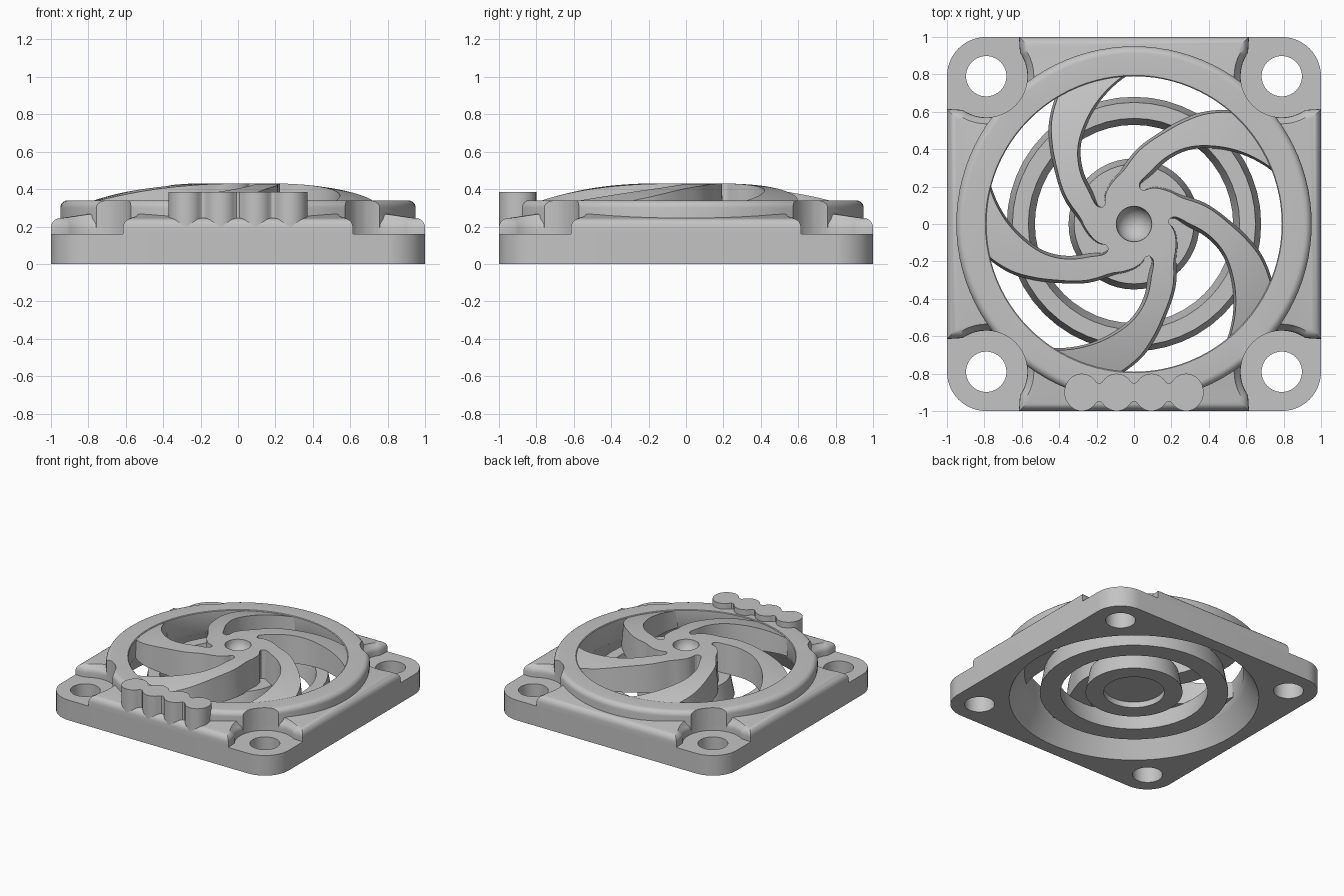
import bpy, bmesh
from math import sin, cos, pi, radians, hypot
from mathutils import Matrix

if "Cube" in bpy.data.objects:
    bpy.data.objects.remove(bpy.data.objects["Cube"])

grey = bpy.data.materials.new("plain_grey")
grey.use_nodes = True
grey.diffuse_color = (0.55, 0.55, 0.55, 1)
grey.node_tree.nodes["Principled BSDF"].inputs["Base Color"].default_value = (0.55, 0.55, 0.55, 1)


def finish(name, bm):
    bmesh.ops.recalc_face_normals(bm, faces=bm.faces)
    mesh = bpy.data.meshes.new(name)
    bm.to_mesh(mesh)
    bm.free()
    mesh.materials.append(grey)
    ob = bpy.data.objects.new(name, mesh)
    bpy.context.collection.objects.link(ob)
    return ob


def activate(ob):
    bpy.ops.object.select_all(action='DESELECT')
    ob.select_set(True)
    bpy.context.view_layer.objects.active = ob


def smooth(ob):
    activate(ob)
    bpy.ops.object.shade_smooth_by_angle(angle=radians(32))
    return ob


def arc(cx, cy, r, a, b, n):
    return [(cx + r * cos(radians(a + (b - a) * i / n)),
             cy + r * sin(radians(a + (b - a) * i / n))) for i in range(n + 1)]


def prism(outline, z0, z1):
    bm = bmesh.new()
    face = bm.faces.new([bm.verts.new((x, y, z0)) for x, y in outline])
    # Keep the bottom face so the solid is closed
    ext = bmesh.ops.extrude_face_region(bm, geom=[face], use_keep_orig=True)
    for v in ext["geom"]:
        if isinstance(v, bmesh.types.BMVert):
            v.co.z = z1
    bmesh.ops.recalc_face_normals(bm, faces=bm.faces)
    return bm


def lathe(name, profile, n=64):
    """Spin a closed profile of (radius, height) about z."""
    bm = bmesh.new()
    vs = [bm.verts.new((r, 0, z)) for r, z in profile]
    es = [bm.edges.new((vs[i], vs[(i + 1) % len(vs)])) for i in range(len(vs))]
    bmesh.ops.spin(bm, geom=vs + es, cent=(0, 0, 0), axis=(0, 0, 1),
                   angle=2 * pi, steps=n, use_duplicate=False)
    bmesh.ops.remove_doubles(bm, verts=bm.verts, dist=1e-5)
    return smooth(finish(name, bm))


def cylinders(name, points, r0, r1, z0, z1, n):
    bm = bmesh.new()
    for x, y in points:
        bmesh.ops.create_cone(bm, cap_ends=True, segments=n, radius1=r0, radius2=r1,
                              depth=z1 - z0,
                              matrix=Matrix.Translation((x, y, (z0 + z1) / 2)))
    ob = finish(name, bm)
    ob.hide_render = True
    return ob


def cut(ob, cutter):
    mod = ob.modifiers.new("cut", 'BOOLEAN')
    mod.operation = 'DIFFERENCE'
    mod.solver = 'EXACT'
    mod.object = cutter
    activate(ob)
    bpy.ops.object.modifier_apply(modifier=mod.name)
    bpy.data.objects.remove(cutter)


corners = [(x, y) for x in (-0.79, 0.79) for y in (-0.79, 0.79)]

# Base plate with flared bore and screw holes
outline = []
for k, (x, y) in enumerate([(1, 1), (-1, 1), (-1, -1), (1, -1)]):
    outline += arc(0.79 * x, 0.79 * y, 0.21, 90 * k, 90 * k + 90, 12)
plate = finish("base_plate", prism(outline, 0, 0.16))
cut(plate, cylinders("bore_cutter", [(0, 0)], 0.956, 0.731, -0.1, 0.3, 96))
cut(plate, cylinders("hole_cutter", corners, 0.108, 0.108, -0.1, 0.3, 40))
smooth(plate)

# Housing ring, notched round the screw holes
rim = [(0.81, 0.16), (0.79, 0.2), (0.79, 0.335), (0.795, 0.34)]
rim += arc(0.91, 0.30, 0.04, 90, 0, 6) + [(0.95, 0.16)]
ring = lathe("housing_ring", rim, 96)
cut(ring, cylinders("notch_cutter", corners, 0.22, 0.22, 0.1, 0.5, 48))
smooth(ring)

# Raised side pads with rounded edges, rising slightly toward the ring
half = [(0.615, -1)] + arc(0.79, -0.79, 0.22, 215, 135, 14)
pad_outline = half + arc(0, 0, 0.87, -48, -132, 7) + [(-x, y) for x, y in reversed(half)]
for k, side in enumerate(("front", "left", "back", "right")):
    bm = prism(pad_outline, 0.16, 0.245)
    rounded = [e for e in bm.edges
               if all(v.co.z > 0.2 for v in e.verts)
               and any(hypot(v.co.x, v.co.y) > 0.9 for v in e.verts)]
    bmesh.ops.bevel(bm, geom=rounded, offset=0.05, segments=5, profile=0.5,
                    affect='EDGES', clamp_overlap=False)
    for v in bm.verts:
        if v.co.z > 0.24:
            v.co.z += 0.15 * min(max(v.co.y + 0.95, 0), 0.15)
    bmesh.ops.rotate(bm, verts=bm.verts, matrix=Matrix.Rotation(k * pi / 2, 3, 'Z'))
    smooth(finish(side + "_pad", bm))

# Scalloped grip on the front pad
edge = []
for c in range(4):
    for i in range(16 + (c == 3)):
        t = pi * (1 - i / 16)
        x = -0.279 + 0.186 * c + 0.093 * cos(t)
        w = 0.1 * sin(t)
        edge.append((x, max(w, 0.05) if abs(x) < 0.3 else w))
grip = [(x, -0.9 - w) for x, w in edge] + [(x, -0.9 + w) for x, w in reversed(edge[1:-1])]
smooth(finish("scalloped_grip", prism(grip, 0.16, 0.385)))

# Guard ring and recessed centre disc under the blades
lathe("guard_ring", [(0.53, 0.045), (0.68, 0.045), (0.65, 0.205), (0.565, 0.205)], 48)
lathe("centre_disc", [(0, 0.09), (0.22, 0.09), (0.22, 0.045), (0.35, 0.045),
                      (0.32, 0.205), (0, 0.205)], 48)

# Hub with a round dimple
lathe("hub", [(0, 0.15), (0.188, 0.15), (0.188, 0.43)] + arc(0, 0.43, 0.095, 0, -90, 8))


def curve(values, steps=6):
    """Smooth interpolation through a list of values."""
    p = [2 * values[0] - values[1]] + values + [2 * values[-1] - values[-2]]
    out = []
    for i in range(1, len(p) - 2):
        a, b, c, d = p[i - 1:i + 3]
        for s in range(steps):
            t = s / steps
            out.append(b + 0.5 * t * (c - a + t * (2*a - 5*b + 4*c - d + t * (3*(b - c) + d - a))))
    return out + [values[-1]]


def dome(r):
    return 0.43 - 0.09 * (max(r - 0.2, 0) / 0.57) ** 2


# Swept blades, domed on top and slightly wider at the bottom
radii = curve([0.183, 0.193, 0.22, 0.26, 0.3, 0.4, 0.5, 0.6, 0.7, 0.79, 0.84])
inner = curve([147, 152, 154, 149, 144, 136, 127, 116, 105, 94.6, 88])
outer = curve([220, 215, 205, 185, 171, 157, 145, 136.5, 129, 121, 116])
ACROSS = 4
bm = bmesh.new()
for k in range(5):
    layers = []
    for top in (True, False):
        rows = []
        for r, a, b in zip(radii, inner, outer):
            spread = 0 if top else min(0.02, max(r - 0.19, 0) * 0.3) / r
            a, b = radians(a + 72 * k) - spread, radians(b + 72 * k) + spread
            row = []
            for j in range(ACROSS + 1):
                t = a + (b - a) * j / ACROSS
                row.append(bm.verts.new((r * cos(t), r * sin(t), dome(r) if top else 0.2)))
            rows.append(row)
        layers.append(rows)
        for p, q in zip(rows, rows[1:]):
            for j in range(ACROSS):
                bm.faces.new((p[j], q[j], q[j + 1], p[j + 1]))
    up, low = layers
    for i in range(len(radii) - 1):
        for j in (0, ACROSS):
            bm.faces.new((up[i][j], up[i + 1][j], low[i + 1][j], low[i][j]))
    for i in (0, -1):
        for j in range(ACROSS):
            bm.faces.new((up[i][j], up[i][j + 1], low[i][j + 1], low[i][j]))
smooth(finish("fan_blades", bm))
